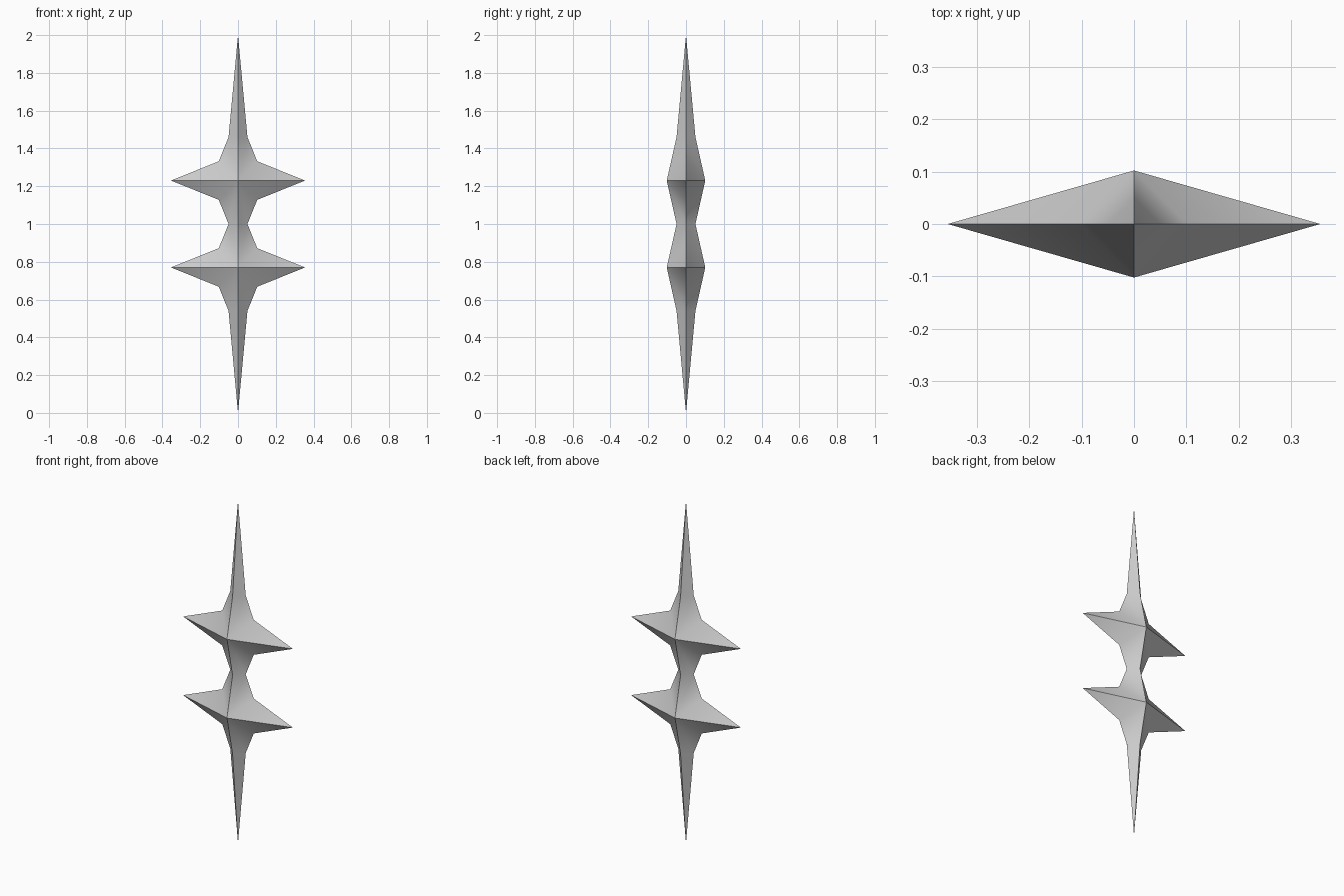
import bpy, bmesh, math

if "Cube" in bpy.data.objects:
    bpy.data.objects.remove(bpy.data.objects["Cube"])

# One eighth of the ornament (right, front, upper half; z measured from mid-height)
points = {
    "tip": (0, 0, 1.0),
    "shoulder": (0.05, 0, 0.46), "shoulder_ridge": (0, -0.05, 0.46),
    "upper_notch": (0.102, 0, 0.332),
    "spike": (0.355, 0, 0.23), "boss": (0, -0.102, 0.23),
    "lower_notch": (0.102, 0, 0.128),
    "waist": (0.05, 0, 0), "waist_ridge": (0, -0.05, 0),
}
facets = [
    ("tip", "shoulder_ridge", "shoulder"),
    ("boss", "shoulder", "shoulder_ridge"),
    ("boss", "upper_notch", "shoulder"),
    ("boss", "spike", "upper_notch"),
    ("boss", "lower_notch", "spike"),
    ("boss", "waist", "lower_notch"),
    ("boss", "waist_ridge", "waist"),
]

# Mirror the facets across all three planes and weld the seams
bm = bmesh.new()
for sx in (1, -1):
    for sy in (1, -1):
        for sz in (1, -1):
            verts = {n: bm.verts.new((x * sx, y * sy, 1 + z * sz))
                     for n, (x, y, z) in points.items()}
            for facet in facets:
                bm.faces.new([verts[n] for n in facet])
bmesh.ops.remove_doubles(bm, verts=bm.verts, dist=0.0001)
bmesh.ops.recalc_face_normals(bm, faces=bm.faces)

mesh = bpy.data.meshes.new("double_star_blade")
bm.to_mesh(mesh)
bm.free()
blade = bpy.data.objects.new("double_star_blade", mesh)
bpy.context.collection.objects.link(blade)

# Soft facets with crisp ridges
bpy.context.view_layer.objects.active = blade
blade.select_set(True)
bpy.ops.object.shade_smooth_by_angle(angle=math.radians(40))
